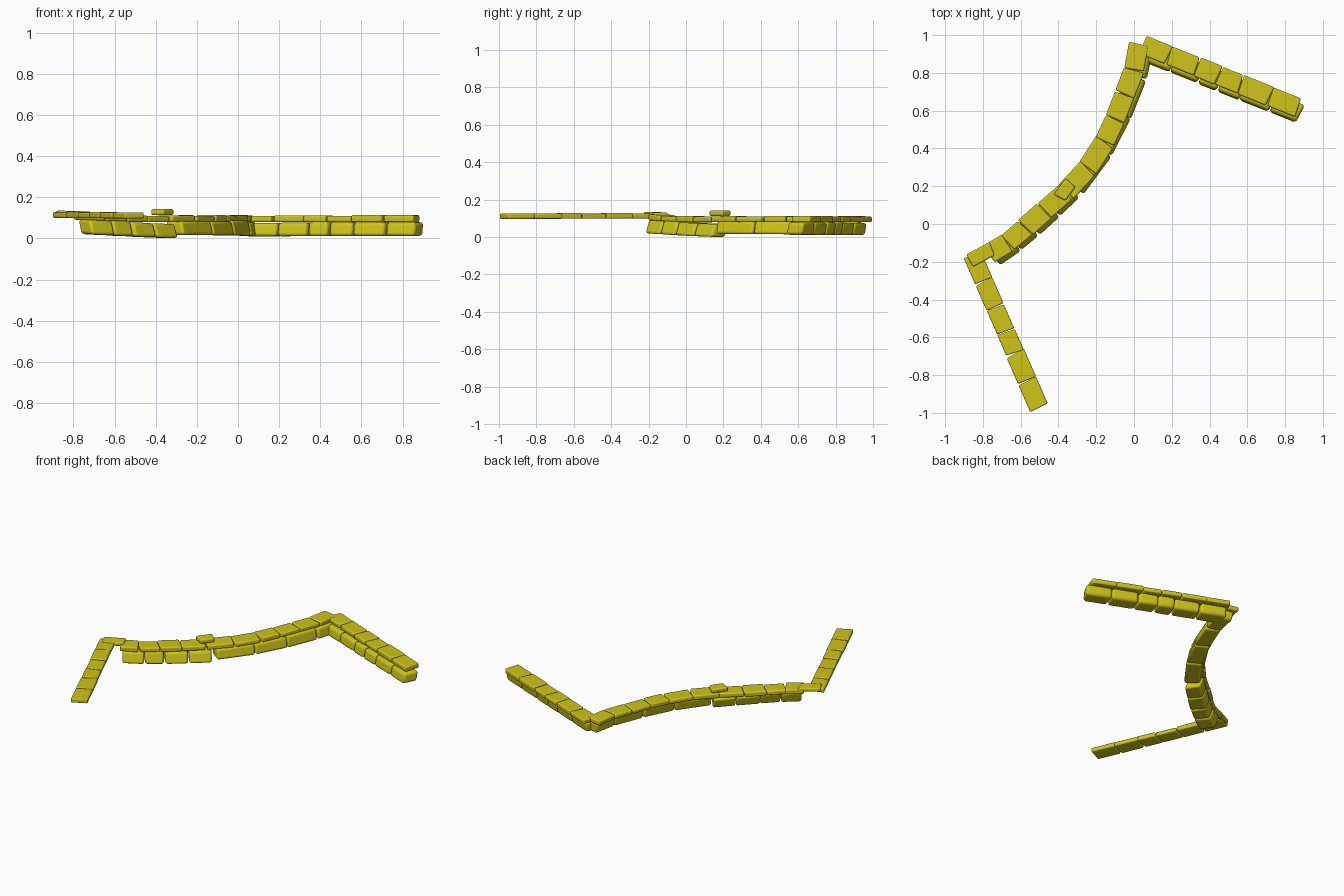
import bpy
import math
import random
from mathutils import Vector

random.seed(4)
default = bpy.data.objects.get("Cube")
if default:
    bpy.data.objects.remove(default)

stone_mat = bpy.data.materials.new("yellow_stone")
stone_mat.use_nodes = True
stone_mat.diffuse_color = (0.62, 0.55, 0.01, 1)
stone_mat.node_tree.nodes["Principled BSDF"].inputs["Base Color"].default_value = (0.62, 0.55, 0.01, 1)


def stone(name, start, end, width, height, lean=0.0, round_=0.012):
    """Rounded block from start to end; start and end lie on its bottom centre line."""
    a, b = Vector(start), Vector(end)
    along = (b - a).normalized()
    side = Vector((along.y, -along.x, 0)).normalized()
    a, b = a + along * 0.002, b - along * 0.002
    verts = []
    for base in (a, b):
        skew = random.uniform(-0.006, 0.006)
        for s in (-1, 1):
            for h in (0, 1):
                p = base + side * (s * width / 2 + (0.5 - h) * lean)
                p += along * skew * s + Vector((0, 0, h * height))
                verts.append(p)
    faces = [(0, 1, 3, 2), (4, 6, 7, 5), (0, 4, 5, 1),
             (2, 3, 7, 6), (0, 2, 6, 4), (1, 5, 7, 3)]
    mesh = bpy.data.meshes.new(name)
    mesh.from_pydata(verts, [], faces)
    mesh.materials.append(stone_mat)
    obj = bpy.data.objects.new(name, mesh)
    bpy.context.collection.objects.link(obj)
    bevel = obj.modifiers.new("rounded_edges", "BEVEL")
    bevel.width = round_
    bevel.segments = 3
    bevel.limit_method = "NONE"
    bpy.ops.object.select_all(action="DESELECT")
    obj.select_set(True)
    bpy.context.view_layer.objects.active = obj
    bpy.ops.object.shade_smooth_by_angle(angle=math.radians(40))


def course(name, points, width, height, lean=0.0, round_=0.012):
    """Row of stones laid between successive joints."""
    for i, (p, q) in enumerate(zip(points, points[1:])):
        stone(f"{name}_{i + 1}", p, q, width + random.uniform(-0.004, 0.004),
              height + random.uniform(-0.003, 0.003), lean, round_)


def straight(start, end, cuts):
    a, b = Vector(start), Vector(end)
    return [a.lerp(b, t) for t in cuts]


# Left arm, two courses
cuts = (0, 0.17, 0.35, 0.49, 0.63, 0.82, 1)
course("left_arm_top", straight((0.045, 0.95, 0.08), (0.87, 0.615, 0.08), cuts), 0.104, 0.032, 0, 0.008)
cuts = (0, 0.19, 0.37, 0.49, 0.63, 0.82, 1)
course("left_arm_base", straight((0.05, 0.918, 0.01), (0.882, 0.582, 0.012), cuts), 0.1, 0.068, 0.012, 0.016)

# Curved middle wall, upper course rising towards the right
middle = [(0.025, 0.955, 0.081), (0, 0.815, 0.082), (-0.05, 0.685, 0.082),
          (-0.1, 0.555, 0.082), (-0.155, 0.435, 0.082), (-0.245, 0.295, 0.082),
          (-0.36, 0.17, 0.08), (-0.475, 0.07, 0.079), (-0.575, -0.02, 0.081),
          (-0.67, -0.1, 0.085), (-0.77, -0.16, 0.09)]
course("middle_top", middle, 0.108, 0.03, 0, 0.008)

# Curved middle wall, lower course in two stepped runs
run_a = [(0.05, 0.935, 0.012), (0.015, 0.78, 0.014), (-0.065, 0.58, 0.015),
         (-0.165, 0.385, 0.016), (-0.31, 0.19, 0.017)]
course("middle_base_left", [Vector(p) for p in run_a], 0.1, 0.07, -0.015, 0.014)
run_b = [(-0.325, 0.185, 0.001), (-0.43, 0.085, 0.005), (-0.54, -0.015, 0.01),
         (-0.635, -0.095, 0.015), (-0.745, -0.17, 0.021)]
course("middle_base_right", [Vector(p) for p in run_b], 0.1, 0.071, -0.025, 0.014)

# Right arm, a single thin raised course
cuts = (0, 0.17, 0.34, 0.5, 0.64, 0.82, 1)
course("right_arm", straight((-0.855, -0.165, 0.1), (-0.502, -0.975, 0.097), cuts), 0.1, 0.028, 0, 0.007)

# Loose stones on top
stone("corner_capstone", (-0.872, -0.195, 0.11), (-0.75, -0.13, 0.106), 0.075, 0.025, 0, 0.008)
stone("loose_capstone", (-0.335, 0.22, 0.113), (-0.395, 0.138, 0.113), 0.07, 0.029, 0, 0.009)
